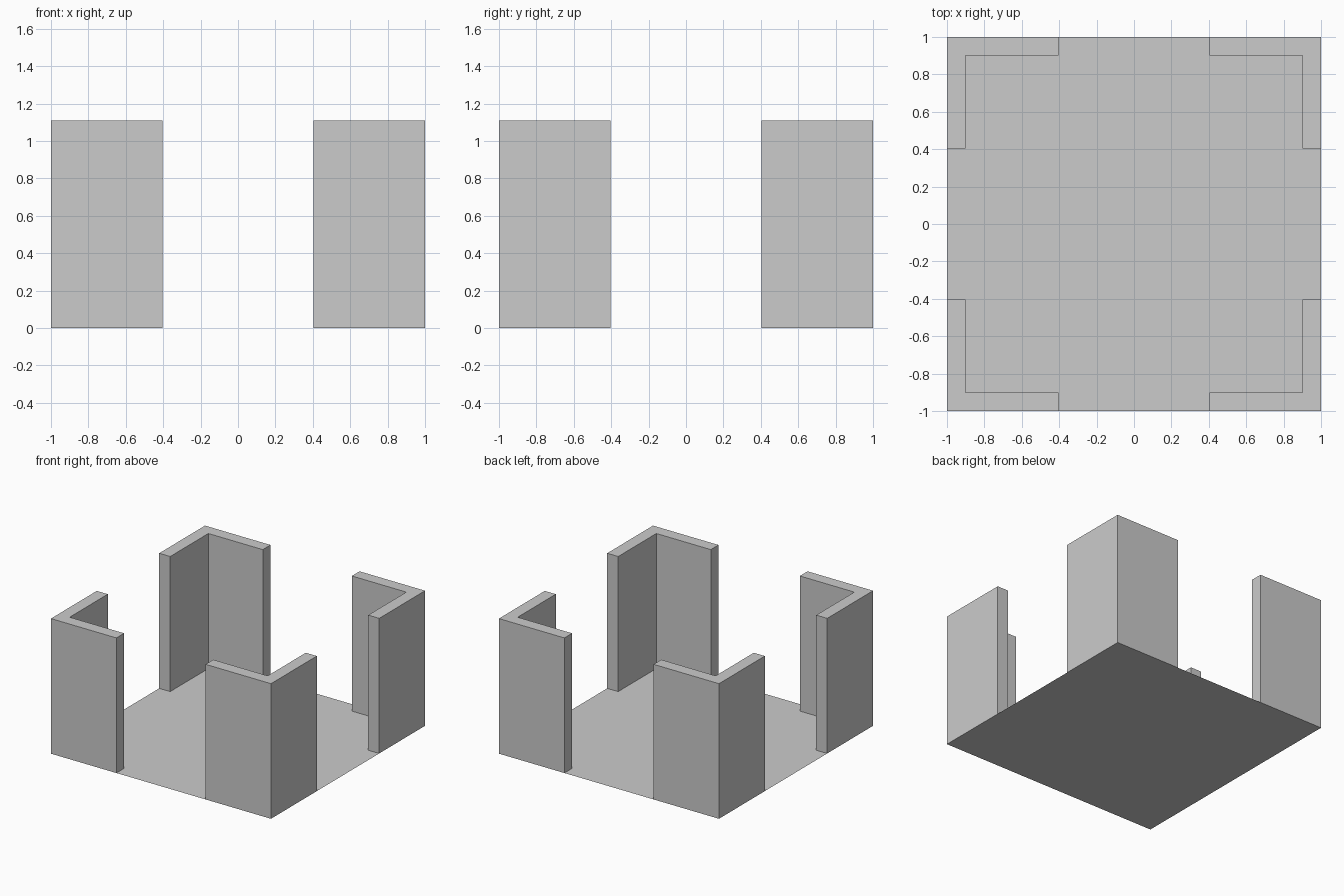
import bpy
import bmesh

if "Cube" in bpy.data.objects:
    bpy.data.objects.remove(bpy.data.objects["Cube"])

HALF, OPENING, THICK, HEIGHT = 1.0, 0.405, 0.1, 1.11


def make_object(name, bm):
    mesh = bpy.data.meshes.new(name)
    bm.to_mesh(mesh)
    bm.free()
    obj = bpy.data.objects.new(name, mesh)
    bpy.context.collection.objects.link(obj)
    return obj


# Floor: a single flat sheet
bm = bmesh.new()
bmesh.ops.create_grid(bm, x_segments=1, y_segments=1, size=HALF)
make_object("floor", bm)

# Corner wall: L-shaped profile raised from the floor (counter-clockwise)
inner = HALF - THICK
profile = [(HALF, OPENING), (HALF, HALF), (OPENING, HALF),
           (OPENING, inner), (inner, inner), (inner, OPENING)]
bm = bmesh.new()
low = [bm.verts.new((x, y, 0)) for x, y in profile]
high = [bm.verts.new((x, y, HEIGHT)) for x, y in profile]
bm.faces.new(high)
for i in range(len(profile)):
    j = (i + 1) % len(profile)
    bm.faces.new((low[i], low[j], high[j], high[i]))
walls = make_object("corner_walls", bm)

# Repeat the wall at all four corners
mirror = walls.modifiers.new("four_corners", 'MIRROR')
mirror.use_axis = (True, True, False)
mirror.use_mirror_merge = False
